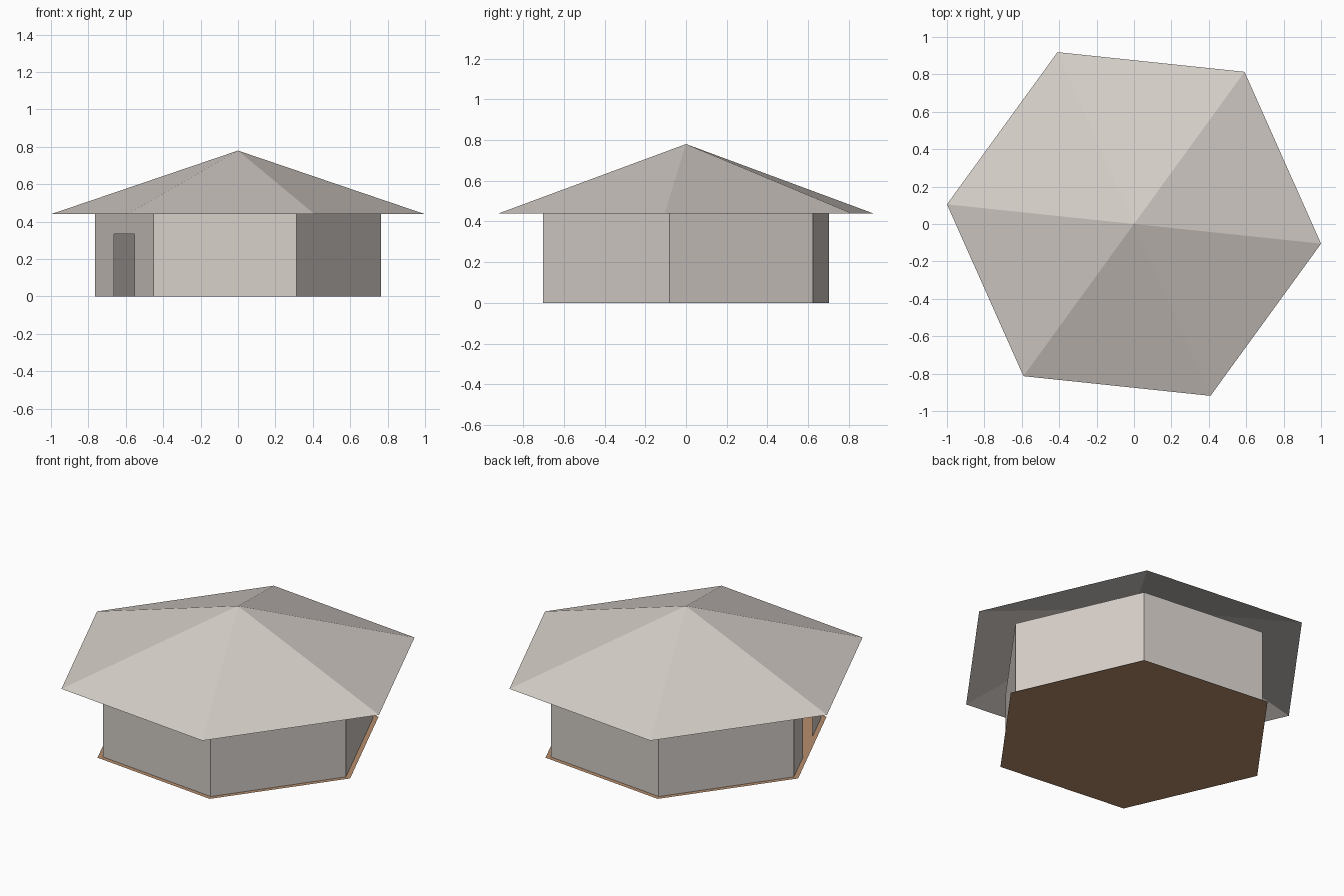
import bpy
import bmesh
from math import radians, cos, sin
from mathutils import Vector

if "Cube" in bpy.data.objects:
    bpy.data.objects.remove(bpy.data.objects["Cube"], do_unlink=True)

TURN = radians(-6)          # the hexagon is turned slightly about z
ROOF_R, WALL_R, FLOOR_R = 1.0055, 0.77, 0.80
EAVES, APEX = 0.44, 0.78
DOOR_SIDE, DOOR_HEIGHT = 3, 0.335
DOOR_SPAN = (0.325, 0.675)  # fraction of the wall side


def make_material(name, rgb):
    mat = bpy.data.materials.new(name)
    mat.use_nodes = True
    colour = (*rgb, 1)
    mat.diffuse_color = colour
    bsdf = mat.node_tree.nodes["Principled BSDF"]
    bsdf.inputs["Base Color"].default_value = colour
    bsdf.inputs["Roughness"].default_value = 0.9
    return mat


def ring(radius, z):
    return [Vector((radius * cos(TURN + radians(60 * i)),
                    radius * sin(TURN + radians(60 * i)), z)) for i in range(6)]


def make_object(name, faces, mat):
    """Build a flat-shaded mesh from a list of face corner loops."""
    bm = bmesh.new()
    for corners in faces:
        bm.faces.new([bm.verts.new(c) for c in corners])
    bmesh.ops.remove_doubles(bm, verts=bm.verts[:], dist=0.0001)
    mesh = bpy.data.meshes.new(name)
    bm.to_mesh(mesh)
    bm.free()
    mesh.materials.append(mat)
    obj = bpy.data.objects.new(name, mesh)
    bpy.context.collection.objects.link(obj)
    return obj


def panel(a, b, t0, t1, z0, z1):
    """Upright rectangle along the side from a to b."""
    p, q = a.lerp(b, t0), a.lerp(b, t1)
    return [Vector((v.x, v.y, z)) for v, z in ((p, z0), (q, z0), (q, z1), (p, z1))]


stone = make_material("pale warm grey", (0.67, 0.62, 0.58))
wood = make_material("floor brown", (0.47, 0.27, 0.15))

# Floor: thin hexagonal sheet, slightly wider than the walls
make_object("floor", [ring(FLOOR_R, 0)], wood)

# Walls: six sides, one with an open doorway
base = ring(WALL_R, 0)
wall_faces = []
for i in range(6):
    a, b = base[i], base[(i + 1) % 6]
    if i == DOOR_SIDE:
        left, right = DOOR_SPAN
        wall_faces += [panel(a, b, 0, left, 0, DOOR_HEIGHT),
                       panel(a, b, right, 1, 0, DOOR_HEIGHT),
                       panel(a, b, 0, left, DOOR_HEIGHT, EAVES),
                       panel(a, b, left, right, DOOR_HEIGHT, EAVES),
                       panel(a, b, right, 1, DOOR_HEIGHT, EAVES)]
    else:
        wall_faces.append(panel(a, b, 0, 1, 0, EAVES))
make_object("walls", wall_faces, stone)

# Roof: open six-sided pyramid with wide eaves
eaves = ring(ROOF_R, EAVES)
tip = Vector((0, 0, APEX))
make_object("roof", [[eaves[i], eaves[(i + 1) % 6], tip] for i in range(6)], stone)
